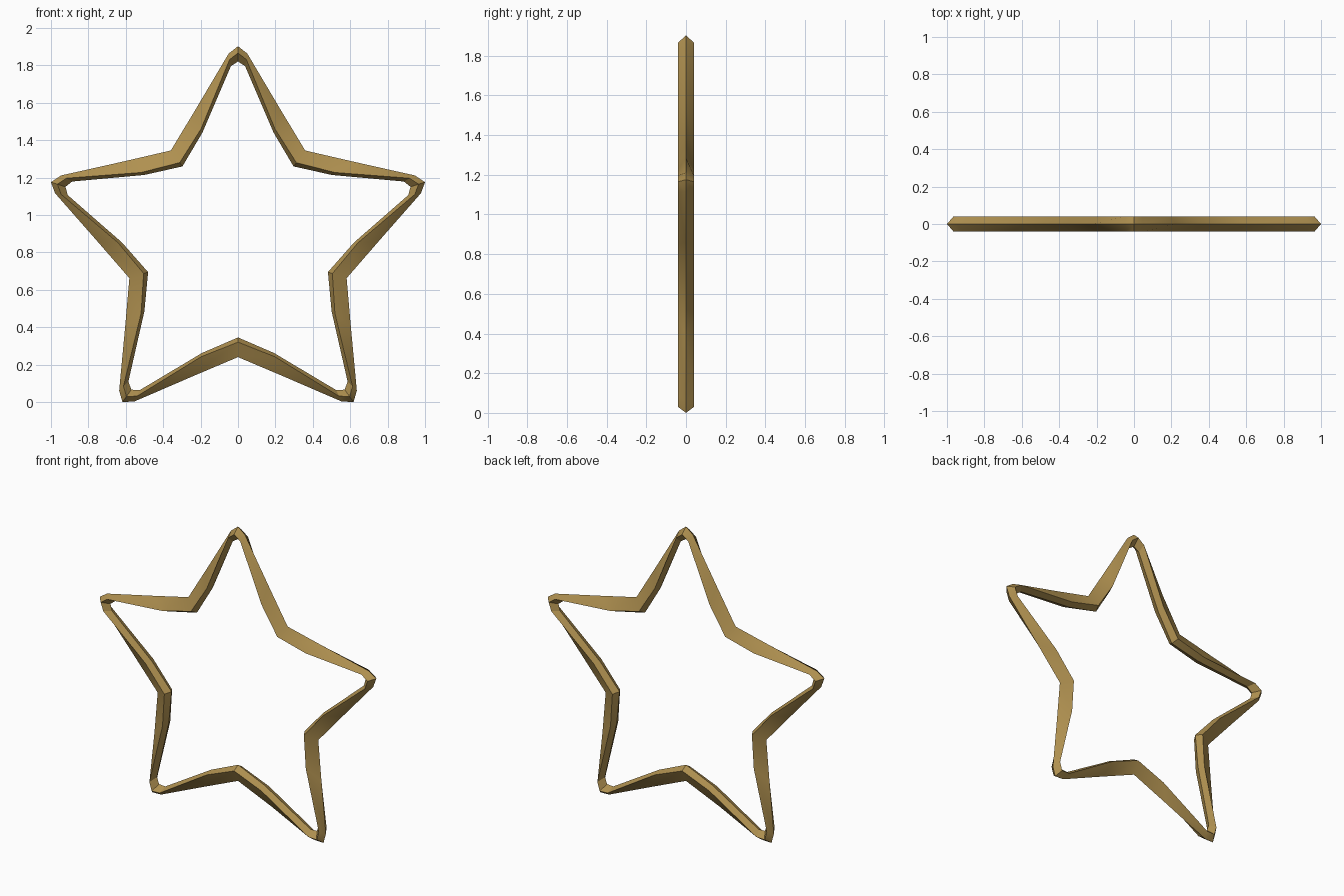
import bpy, bmesh, math
from mathutils import Matrix, Vector

old = bpy.data.objects.get("Cube")
if old:
    bpy.data.objects.remove(old, do_unlink=True)

gold = bpy.data.materials.new("antique gold")
gold.use_nodes = True
gold.diffuse_color = (0.43, 0.28, 0.08, 1)
gold.node_tree.nodes["Principled BSDF"].inputs["Base Color"].default_value = gold.diffuse_color

CENTRE_Z = 0.851
HALF_DEPTH = 0.04

# Half of one star arm pointing up: (sideways, outward) for the
# outer ridge, the front/back edges and the inner ridge
notch = ((0.359, 0.494), (0.312, 0.429), (0.297, 0.409))
middle = ((0.223, 0.72), (0.198, 0.609), (0.19, 0.59))
shoulder = ((0.05, 1.012), (0.045, 0.98), (0.038, 0.945))
tip = ((0.0, 1.0515), (0.0, 1.015), (0.0, 0.97))


def mirrored(station):
    return tuple((-x, z) for x, z in station)


arm = [notch, middle, shoulder, tip, mirrored(shoulder), mirrored(middle)]

# Sweep the diamond cross-section around all five arms
bm = bmesh.new()
rings = []
for i in range(5):
    turn = Matrix.Rotation(-math.tau * i / 5, 3, 'Y')
    # arms run anticlockwise as seen from the front
    turn = turn.copy()
    for outer, side, inner in arm:
        diamond = ((outer, 0), (side, -HALF_DEPTH), (inner, 0), (side, HALF_DEPTH))
        rings.append([bm.verts.new(turn @ Vector((x, y, z)) + Vector((0, 0, CENTRE_Z)))
                      for (x, z), y in diamond])

for i, ring in enumerate(rings):
    following = rings[(i + 1) % len(rings)]
    for j in range(4):
        k = (j + 1) % 4
        bm.faces.new((ring[j], ring[k], following[k], following[j]))
bmesh.ops.recalc_face_normals(bm, faces=bm.faces)

mesh = bpy.data.meshes.new("star_frame")
bm.to_mesh(mesh)
bm.free()
mesh.materials.append(gold)
star = bpy.data.objects.new("star_frame", mesh)
bpy.context.collection.objects.link(star)

# Soften the gentle bends, keep the ridges crisp
bpy.ops.object.select_all(action='DESELECT')
star.select_set(True)
bpy.context.view_layer.objects.active = star
bpy.ops.object.shade_smooth_by_angle(angle=math.radians(30))
